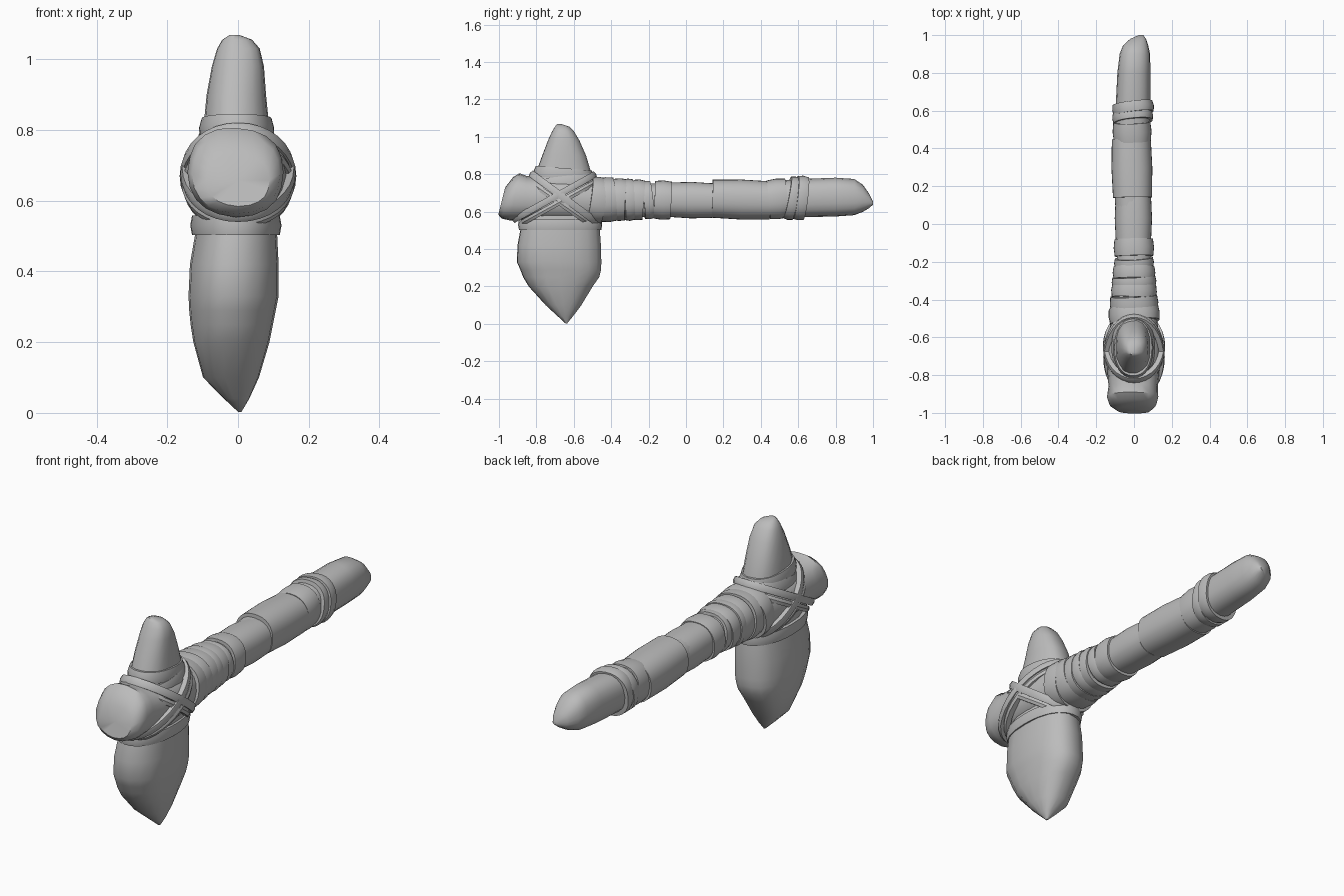
import bpy, math, random
from mathutils import Vector

random.seed(4)
grey = bpy.data.materials.new("stone grey")
grey.diffuse_color = (0.5, 0.5, 0.5, 1)
X, Y, Z = Vector((1, 0, 0)), Vector((0, 1, 0)), Vector((0, 0, 1))


def make(name, verts, faces, angle):
    me = bpy.data.meshes.new(name)
    me.from_pydata(verts, [], faces)
    me.materials.append(grey)
    ob = bpy.data.objects.new(name, me)
    bpy.context.collection.objects.link(ob)
    bpy.ops.object.select_all(action='DESELECT')
    ob.select_set(True)
    bpy.context.view_layer.objects.active = ob
    bpy.ops.object.mode_set(mode='EDIT')
    bpy.ops.mesh.select_all(action='SELECT')
    bpy.ops.mesh.normals_make_consistent(inside=False)
    bpy.ops.object.mode_set(mode='OBJECT')
    bpy.ops.object.shade_smooth_by_angle(angle=math.radians(angle))
    return ob


def oval(n, e):
    """Unit rounded-square outline; e = 2 gives a circle."""
    for i in range(n):
        a = 2 * math.pi * i / n
        c, s = math.cos(a), math.sin(a)
        yield (math.copysign(abs(c) ** (2 / e), c), math.copysign(abs(s) ** (2 / e), s))


def loft(name, rings, n=20, e=2.3, jitter=0.0, angle=40):
    """rings: (centre, u half-axis, v half-axis), closed at both ends."""
    wob = [1 + random.uniform(-jitter, jitter) for _ in range(n)]
    verts = [c + (u * p + v * q) * w for c, u, v in rings
             for (p, q), w in zip(oval(n, e), wob)]
    faces = [(k * n + i, k * n + (i + 1) % n, (k + 1) * n + (i + 1) % n, (k + 1) * n + i)
             for k in range(len(rings) - 1) for i in range(n)]
    for k in (0, len(rings) - 1):
        verts.append(rings[k][0])
        faces += [(k * n + i, k * n + (i + 1) % n, len(verts) - 1) for i in range(n)]
    return make(name, verts, faces, angle)


def strap(name, c, u, v, width, thick=0.02, n=32, e=2.2, taper=1.0):
    """Flat closed band around the oval c + u, v."""
    axis = u.cross(v).normalized() * width / 2
    verts = []
    for side, out, sc in ((-1, -thick, 1), (-1, 0, 1), (0, 0.005, (1 + taper) / 2),
                          (1, 0, taper), (1, -thick, taper)):
        uu, vv = u.normalized() * (u.length * sc + out), v.normalized() * (v.length * sc + out)
        verts += [c + axis * side + uu * p + vv * q for p, q in oval(n, e)]
    faces = [(k * n + i, k * n + (i + 1) % n, (k + 1) % 5 * n + (i + 1) % n, (k + 1) % 5 * n + i)
             for k in range(5) for i in range(n)]
    return make(name, verts, faces, 35)


# Handle: y, x min, x max, z min, z max, lean of the ring
shaft = [(-0.985, -0.09, 0.09, 0.585, 0.73, 0.25), (-0.955, -0.13, 0.12, 0.565, 0.785, 0.28),
         (-0.915, -0.143, 0.13, 0.555, 0.806, 0.2), (-0.86, -0.135, 0.128, 0.558, 0.79, 0.1),
         (-0.78, -0.14, 0.135, 0.55, 0.79, 0), (-0.65, -0.145, 0.145, 0.55, 0.785, 0),
         (-0.5, -0.12, 0.122, 0.55, 0.77, 0), (-0.4, -0.108, 0.108, 0.565, 0.765, 0),
         (-0.2, -0.09, 0.09, 0.575, 0.75, 0), (0, -0.092, 0.088, 0.572, 0.75, 0),
         (0.2, -0.106, 0.085, 0.572, 0.755, 0), (0.45, -0.104, 0.08, 0.572, 0.762, 0),
         (0.62, -0.097, 0.088, 0.572, 0.775, 0), (0.8, -0.088, 0.088, 0.576, 0.782, 0),
         (0.9, -0.076, 0.086, 0.583, 0.775, 0), (0.945, -0.058, 0.076, 0.6, 0.745, 0),
         (0.98, -0.02, 0.064, 0.62, 0.695, 0), (1.0, 0.025, 0.05, 0.638, 0.655, 0)]
loft("handle", [(Vector(((a + b) / 2, y, (c + d) / 2)), X * (b - a) / 2,
                 (Z + Y * k) * (d - c) / 2) for y, a, b, c, d, k in shaft], jitter=0.02)

# Stone head: z, y min, y max, x min, x max
stone = [(0.003, -0.645, -0.635, 0.0, 0.01), (0.04, -0.685, -0.605, -0.04, 0.032),
         (0.1, -0.75, -0.56, -0.1, 0.06), (0.2, -0.84, -0.5, -0.128, 0.09),
         (0.25, -0.87, -0.465, -0.136, 0.1), (0.29, -0.885, -0.455, -0.14, 0.108),
         (0.33, -0.903, -0.454, -0.142, 0.116), (0.42, -0.9, -0.456, -0.138, 0.116),
         (0.5, -0.885, -0.462, -0.124, 0.112), (0.6, -0.86, -0.475, -0.11, 0.105),
         (0.8, -0.805, -0.505, -0.1, 0.09), (0.9, -0.768, -0.535, -0.09, 0.08),
         (0.98, -0.738, -0.57, -0.075, 0.074), (1.03, -0.715, -0.6, -0.06, 0.062),
         (1.055, -0.7, -0.625, -0.045, 0.04), (1.068, -0.69, -0.665, -0.025, 0.005)]
loft("stone_head", [(Vector(((c + d) / 2, (a + b) / 2, z)), X * (d - c) / 2, Y * (b - a) / 2)
                    for z, a, b, c, d in stone], n=18, jitter=0.025, angle=50)

# Collars above and below the handle
strap("lower_collar", Vector((-0.006, -0.673, 0.53)), X * 0.124, Y * 0.22, 0.055, 0.03)
strap("upper_collar", Vector((-0.004, -0.655, 0.805)), X * 0.104, Vector((0, 0.158, -0.013)),
      0.055, 0.03, taper=0.95)
strap("upper_collar_wrap", Vector((-0.004, -0.655, 0.765)), X * 0.115, Vector((0, 0.172, 0.02)),
      0.05, 0.04, taper=0.92)

# Crossed bindings: lower front to upper rear, and upper front to lower rear
for i, (y0, z0, y1, z1, rx, w) in enumerate([
        (-0.925, 0.555, -0.485, 0.80, 0.158, 0.035), (-0.885, 0.535, -0.47, 0.765, 0.155, 0.03),
        (-0.83, 0.805, -0.465, 0.535, 0.16, 0.038), (-0.85, 0.77, -0.5, 0.525, 0.153, 0.03)]):
    a, b = Vector((0, y0, z0)), Vector((0, y1, z1))
    strap(f"cross_binding_{i + 1}", (a + b) / 2, X * rx, (b - a) / 2, w, 0.025, e=2.05)

# Handle wraps: start y, end y, extra radius, tilt along y, tilt along x
wraps = [(-0.52, -0.44, 0.012, 0.15, 0.1), (-0.46, -0.38, 0.013, -0.08, 0.05),
         (-0.39, -0.32, 0.012, 0.06, -0.04), (-0.33, -0.28, 0.014, -0.05, 0.05),
         (-0.29, -0.225, 0.013, 0.08, 0.0), (-0.23, -0.18, 0.010, -0.12, 0.05),
         (-0.17, -0.08, 0.012, 0.05, 0.02), (-0.08, 0.14, 0.003, 0.02, 0.0),
         (0.14, 0.45, 0.009, 0.03, 0.02), (0.44, 0.54, 0.006, -0.1, 0.03),
         (0.54, 0.59, 0.011, 0.2, 0.1), (0.585, 0.64, 0.013, 0.12, 0.12)]
for i, (y0, y1, grow, ty, tx) in enumerate(wraps):
    y = (y0 + y1) / 2
    lo = max(r for r in shaft if r[0] <= y)
    hi = min(r for r in shaft if r[0] > y)
    t = (y - lo[0]) / (hi[0] - lo[0])
    a, b, c, d = (lo[k] + (hi[k] - lo[k]) * t for k in range(1, 5))
    strap(f"handle_wrap_{i + 1}", Vector(((a + b) / 2, y, (c + d) / 2)),
          (X + Y * tx) * ((b - a) / 2 + grow), (Z + Y * ty) * ((d - c) / 2 + grow),
          y1 - y0, 0.025, e=2.3, taper=1.0)
